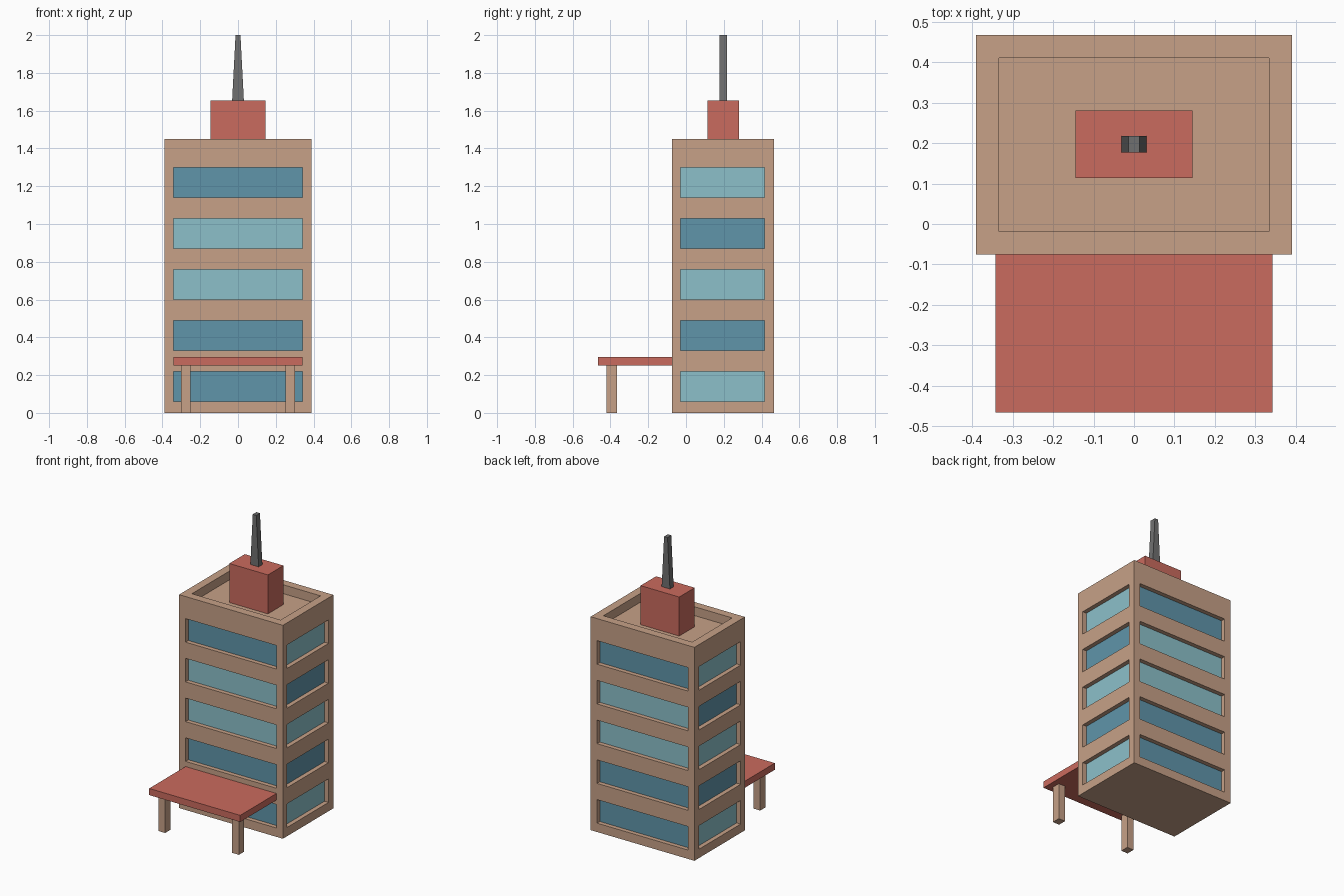
import bpy, bmesh
from mathutils import Vector, Matrix

if "Cube" in bpy.data.objects:
    bpy.data.objects.remove(bpy.data.objects["Cube"])


def material(name, r, g, b):
    """Flat colour from sRGB bytes."""
    lin = [((c / 255 + 0.055) / 1.055) ** 2.4 for c in (r, g, b)]
    m = bpy.data.materials.new(name)
    m.diffuse_color = (*lin, 1)
    m.use_nodes = True
    m.node_tree.nodes["Principled BSDF"].inputs["Base Color"].default_value = m.diffuse_color
    return m


TAN = material("tan_wall", 199, 161, 135)
DARK = material("dark_blue_glass", 96, 149, 170)
LIGHT = material("light_blue_glass", 140, 192, 202)
RED = material("brick_red", 202, 107, 94)
GREY = material("mast_grey", 112, 112, 112)


def finish(bm, name, *mats):
    mesh = bpy.data.meshes.new(name)
    bm.to_mesh(mesh)
    bm.free()
    for m in mats:
        mesh.materials.append(m)
    ob = bpy.data.objects.new(name, mesh)
    bpy.context.collection.objects.link(ob)
    return ob


def box_mesh(lo, hi):
    lo, hi = Vector(lo), Vector(hi)
    bm = bmesh.new()
    bmesh.ops.create_cube(bm, size=1, matrix=Matrix.Translation((lo + hi) / 2)
                          @ Matrix.Diagonal((*(hi - lo), 1)))
    return bm


def sink(bm, face, depth):
    """Push one face inwards, leaving walls around it."""
    offset = -face.normal * depth
    new = bmesh.ops.extrude_discrete_faces(bm, faces=[face])["faces"][0]
    bmesh.ops.translate(bm, verts=new.verts, vec=offset)
    return new


# Tower block with sunken roof
ROOF = 1.45
WIN_H, FLOOR_H, SILL = 0.16, 0.27, 0.06
WIN_X, WIN_Y0, WIN_Y1 = 0.342, -0.03, 0.415
bm = box_mesh((-0.39, -0.075, 0), (0.39, 0.467, ROOF))
bm.normal_update()
top = next(f for f in bm.faces if f.normal.z > 0.9)
bmesh.ops.inset_individual(bm, faces=[top], thickness=0.08)
bm.normal_update()
sink(bm, top, 0.06)

# Slice walls along the window edges
cuts = [((x, 0, 0), (1, 0, 0)) for x in (-WIN_X, WIN_X)]
cuts += [((0, y, 0), (0, 1, 0)) for y in (WIN_Y0, WIN_Y1)]
for i in range(5):
    z = SILL + i * FLOOR_H
    cuts += [((0, 0, z), (0, 0, 1)), ((0, 0, z + WIN_H), (0, 0, 1))]
for co, no in cuts:
    bmesh.ops.bisect_plane(bm, geom=bm.verts[:] + bm.edges[:] + bm.faces[:],
                           plane_co=co, plane_no=no)
bm.normal_update()

# Recessed window bands, coloured by floor and direction
LONG_SIDES = (1, 1, 2, 2, 1)
SHORT_SIDES = (2, 1, 2, 1, 2)
windows = []
for f in bm.faces:
    c = f.calc_center_median()
    floor, rest = divmod(c.z - SILL, FLOOR_H)
    if abs(f.normal.z) > 0.5 or not 0 <= floor < 5 or rest > WIN_H:
        continue
    if abs(f.normal.y) > 0.5 and abs(c.x) < WIN_X:
        windows.append((f, LONG_SIDES[int(floor)]))
    elif abs(f.normal.x) > 0.5 and WIN_Y0 < c.y < WIN_Y1:
        windows.append((f, SHORT_SIDES[int(floor)]))
for f, index in windows:
    sink(bm, f, 0.03).material_index = index
finish(bm, "tower", TAN, DARK, LIGHT)

# Roof house
finish(box_mesh((-0.145, 0.114, ROOF - 0.06), (0.145, 0.28, 1.655)), "roof_house", RED)

# Mast, tapering only sideways
bm = box_mesh((-0.031, 0.177, 1.655), (0.031, 0.217, 2.0))
for v in bm.verts:
    if v.co.z > 1.9:
        v.co.x *= 0.42
finish(bm, "mast", GREY)

# Entrance canopy and its posts
finish(box_mesh((-0.342, -0.465, 0.25), (0.342, -0.075, 0.295)), "canopy", RED)
for side, name in ((-1, "left_post"), (1, "right_post")):
    x = 0.277 * side
    finish(box_mesh((x - 0.025, -0.422, 0), (x + 0.025, -0.365, 0.25)), name, TAN)
